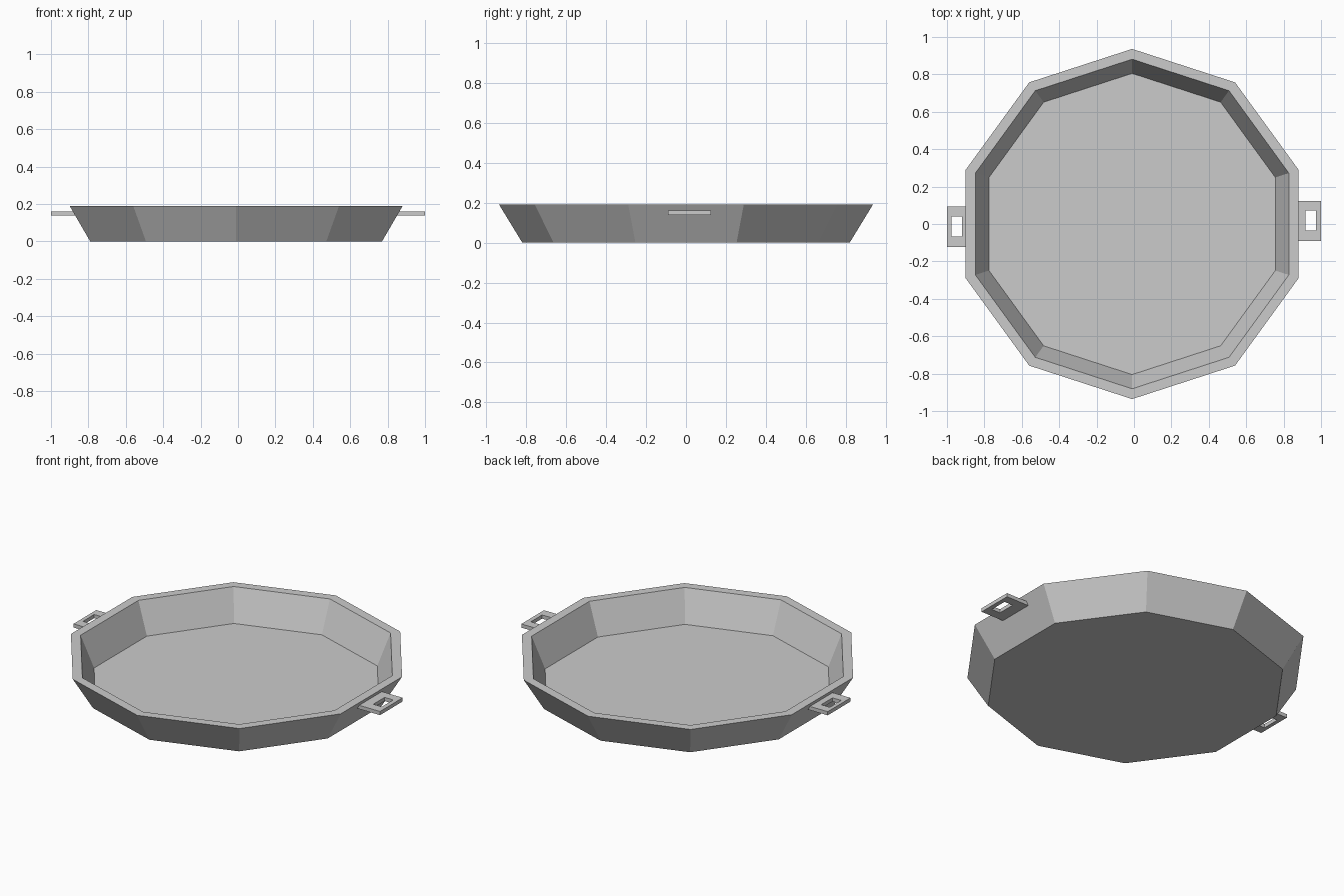
import bpy, bmesh
from math import cos, sin, pi

if "Cube" in bpy.data.objects:
    bpy.data.objects.remove(bpy.data.objects["Cube"])

SIDES, CX = 10, -0.01


def make_object(name, bm):
    bmesh.ops.recalc_face_normals(bm, faces=bm.faces)
    mesh = bpy.data.meshes.new(name)
    bm.to_mesh(mesh)
    bm.free()
    obj = bpy.data.objects.new(name, mesh)
    bpy.context.collection.objects.link(obj)
    return obj


def bridge(bm, loop_a, loop_b):
    n = len(loop_a)
    for i in range(n):
        j = (i + 1) % n
        bm.faces.new((loop_a[i], loop_a[j], loop_b[j], loop_b[i]))


def make_pan():
    # Ten-sided profile: underside, outer rim, inner rim, floor
    profile = [(0.82, 0.0), (0.936, 0.19), (0.881, 0.19), (0.805, 0.005)]
    bm = bmesh.new()
    rings = []
    for r, z in profile:
        angles = [pi / 2 + 2 * pi * i / SIDES for i in range(SIDES)]
        rings.append([bm.verts.new((CX + r * cos(a), r * sin(a), z)) for a in angles])
    for a, b in zip(rings, rings[1:]):
        bridge(bm, a, b)
    bm.faces.new(rings[0])
    bm.faces.new(rings[-1])
    return make_object("pan_body", bm)


def make_handle(name, outer, hole, z0=0.138, z1=0.16):
    # Flat tab with a rectangular slot; rectangles are (x0, x1, y0, y1)
    bm = bmesh.new()

    def ring(rect, z):
        x0, x1, y0, y1 = rect
        return [bm.verts.new((x, y, z)) for x, y in
                ((x0, y0), (x1, y0), (x1, y1), (x0, y1))]

    loops = [ring(outer, z0), ring(outer, z1), ring(hole, z1), ring(hole, z0)]
    for i in range(4):
        bridge(bm, loops[i], loops[(i + 1) % 4])
    return make_object(name, bm)


make_pan()
make_handle("left_handle", (-1.0, -0.86, -0.122, 0.093), (-0.977, -0.92, -0.067, 0.04))
make_handle("right_handle", (0.84, 1.0, -0.09, 0.124), (0.917, 0.974, -0.035, 0.072))
